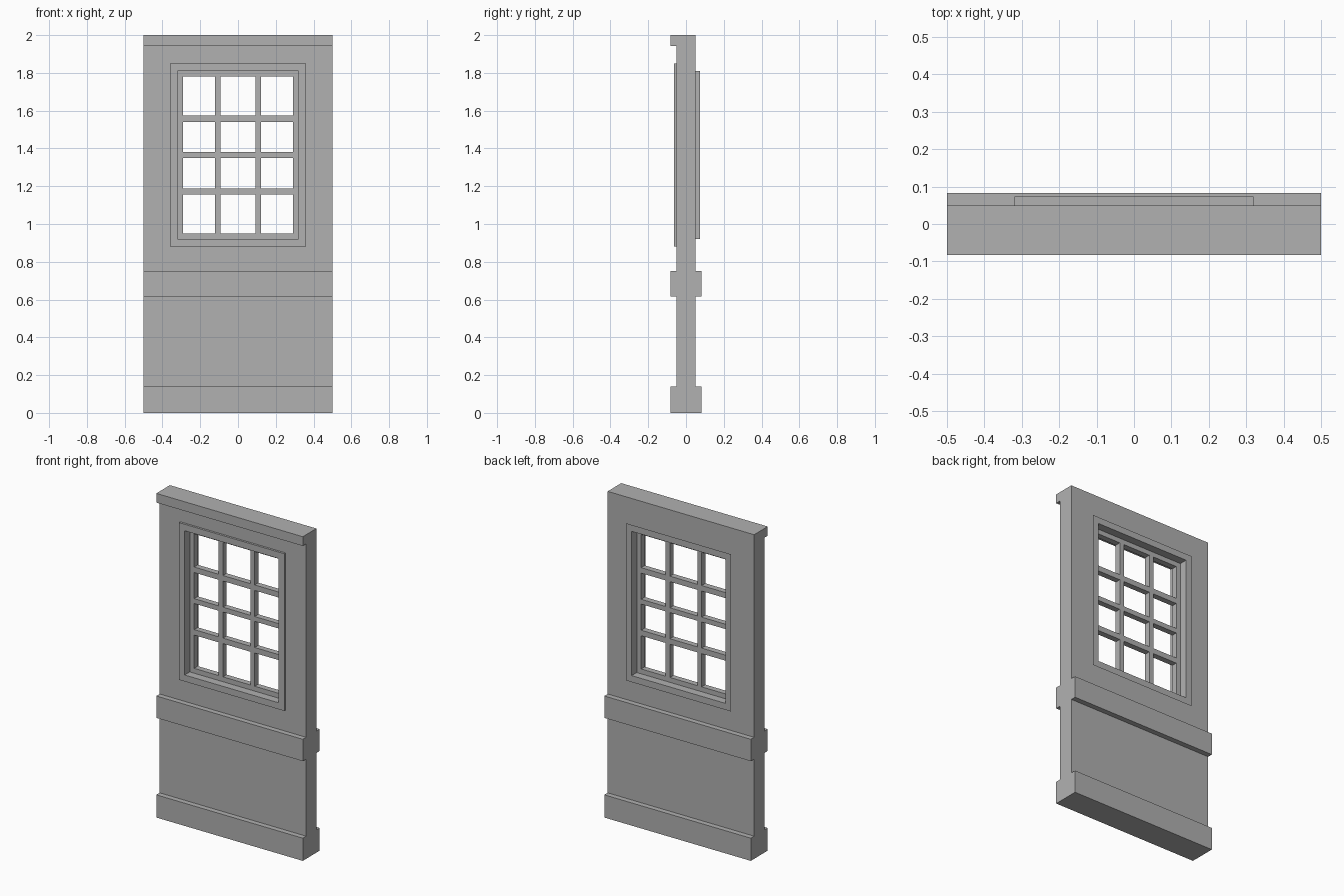
import bpy
import bmesh

cube = bpy.data.objects.get("Cube")
if cube:
    bpy.data.objects.remove(cube, do_unlink=True)

grey = bpy.data.materials.new("plain grey")
grey.use_nodes = True
grey.diffuse_color = (0.44, 0.44, 0.44, 1)
grey.node_tree.nodes["Principled BSDF"].inputs["Base Color"].default_value = (0.44, 0.44, 0.44, 1)

WINDOW_Z = 1.365      # height of the window centre


def add_object(name, bm):
    mesh = bpy.data.meshes.new(name)
    bm.to_mesh(mesh)
    bm.free()
    mesh.materials.append(grey)
    obj = bpy.data.objects.new(name, mesh)
    bpy.context.collection.objects.link(obj)
    return obj


def apply_modifier(obj, mod):
    bpy.context.view_layer.objects.active = obj
    bpy.ops.object.modifier_apply(modifier=mod.name)


def rectangle(bm, half_x, half_z, y):
    corners = ((-1, -1), (1, -1), (1, 1), (-1, 1))
    return [bm.verts.new((sx * half_x, y, WINDOW_Z + sz * half_z)) for sx, sz in corners]


def bridge(bm, a, b):
    for i in range(4):
        j = (i + 1) % 4
        bm.faces.new((a[i], a[j], b[j], b[i]))


# Wall panel: side profile with base, middle rail and top moulding, run along x
t, r = 0.05, 0.0825
rails = [(r, 0), (r, 0.14), (t, 0.14), (t, 0.615), (r, 0.615), (r, 0.75), (t, 0.75)]
back = rails + [(t, 2)]
front = [(-y, z) for y, z in rails] + [(-t, 1.943), (-r, 1.943), (-r, 2)]
bm = bmesh.new()
face = bm.faces.new([bm.verts.new((-0.5, y, z)) for y, z in back + front[::-1]])
side = bmesh.ops.extrude_face_region(bm, geom=[face], use_keep_orig=True)
bmesh.ops.translate(bm, vec=(1, 0, 0),
                    verts=[v for v in side["geom"] if isinstance(v, bmesh.types.BMVert)])
bmesh.ops.recalc_face_normals(bm, faces=bm.faces[:])
wall = add_object("wall_panel", bm)

# Window opening
bm = bmesh.new()
near, far = rectangle(bm, 0.33, 0.455, -0.2), rectangle(bm, 0.33, 0.455, 0.2)
bridge(bm, near, far)
bm.faces.new(near)
bm.faces.new(far)
bmesh.ops.recalc_face_normals(bm, faces=bm.faces[:])
cutter = add_object("opening_cutter", bm)
cutter.hide_render = True
cut = wall.modifiers.new("opening", "BOOLEAN")
cut.operation = "DIFFERENCE"
cut.solver = "EXACT"
cut.object = cutter
apply_modifier(wall, cut)
bpy.data.objects.remove(cutter, do_unlink=True)

# Window casing: front trim, reveal and back trim as one swept surface
outer, inner = (0.36, 0.485), (0.32, 0.445)
path = [(outer, -0.05), (outer, -0.063), (inner, -0.063), (inner, 0.073), (outer, 0.073)]
bm = bmesh.new()
loops = [rectangle(bm, *size, y) for size, y in path]
for a, b in zip(loops, loops[1:]):
    bridge(bm, a, b)
add_object("window_casing", bm)

# Sash with glazing bars: grid of cells, leaving the panes open
right_half = [0.093, 0.123, 0.29, 0.32]
xs = [-x for x in right_half[::-1]] + right_half
upper_half = [0.015, 0.176, 0.21, 0.415, 0.445]
zs = [-z for z in upper_half[::-1]] + upper_half
bm = bmesh.new()
grid = [[bm.verts.new((x, 0.005, WINDOW_Z + z)) for z in zs] for x in xs]
for i in range(len(xs) - 1):
    for j in range(len(zs) - 1):
        if i % 2 == 0 or j % 2 == 0:
            bm.faces.new((grid[i][j], grid[i + 1][j], grid[i + 1][j + 1], grid[i][j + 1]))
sash = add_object("window_sash", bm)
solid = sash.modifiers.new("thickness", "SOLIDIFY")
solid.thickness = 0.036
solid.offset = 0
apply_modifier(sash, solid)
